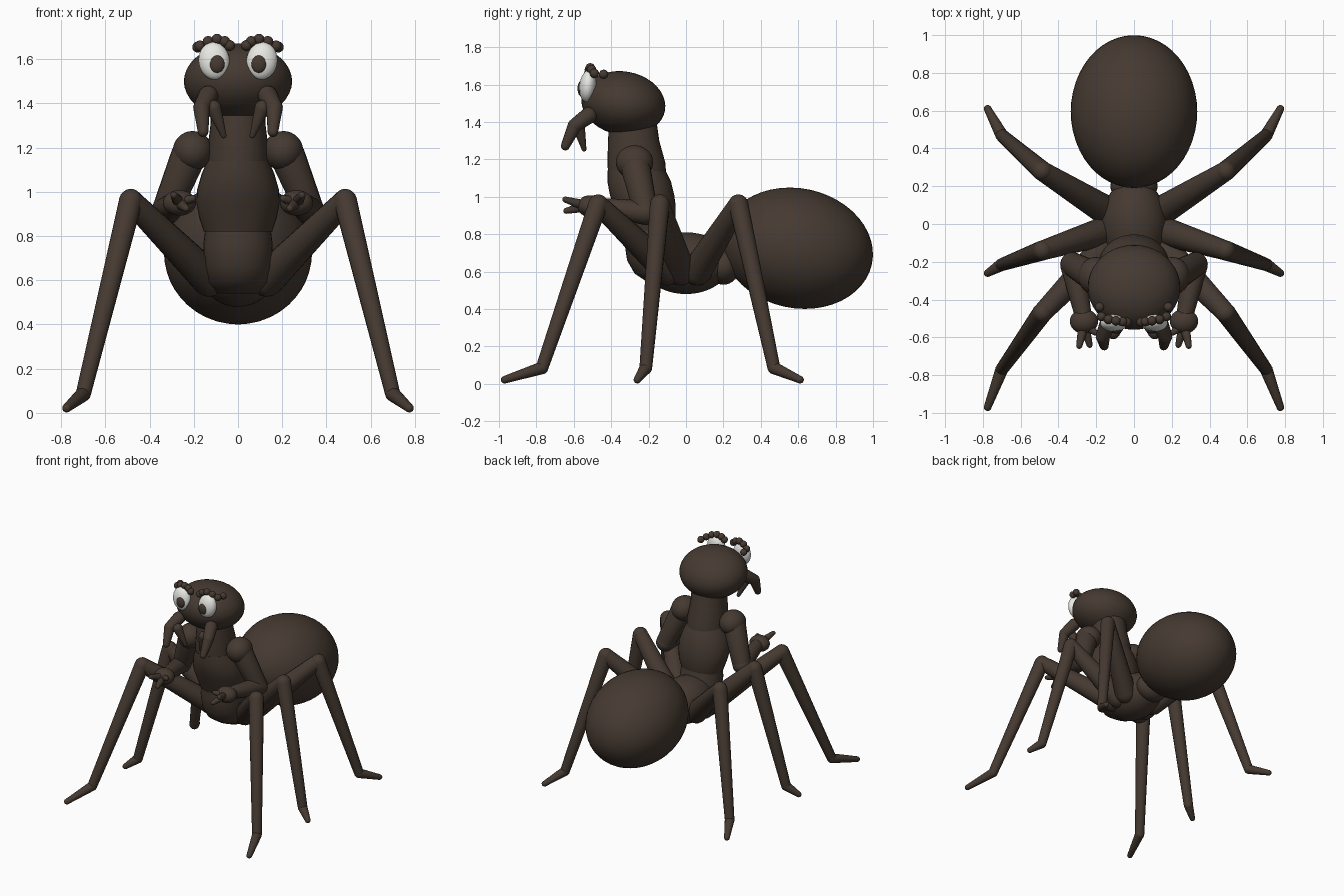
import bpy, bmesh, math
from mathutils import Vector, Matrix, Quaternion

if "Cube" in bpy.data.objects:
    bpy.data.objects.remove(bpy.data.objects["Cube"])


def material(name, rgb):
    m = bpy.data.materials.new(name)
    m.diffuse_color = (*rgb, 1)
    m.use_nodes = True
    m.node_tree.nodes["Principled BSDF"].inputs["Base Color"].default_value = m.diffuse_color
    return m


BROWN = material("dark brown", (0.060, 0.042, 0.031))
WHITE = material("eye white", (0.80, 0.80, 0.77))


def finish(name, bm, mat):
    bmesh.ops.recalc_face_normals(bm, faces=bm.faces)
    me = bpy.data.meshes.new(name)
    bm.to_mesh(me)
    bm.free()
    me.materials.append(mat)
    ob = bpy.data.objects.new(name, me)
    bpy.context.collection.objects.link(ob)
    bpy.ops.object.select_all(action='DESELECT')
    ob.select_set(True)
    bpy.context.view_layer.objects.active = ob
    bpy.ops.object.shade_smooth_by_angle(angle=math.radians(40))
    return ob


def ball(name, center, size, tilt=0, roll=0, mat=BROWN, n=32):
    """Ellipsoid, tilted about x and rolled about y (degrees)."""
    bm = bmesh.new()
    rot = Matrix.Rotation(math.radians(roll), 4, 'Y') @ Matrix.Rotation(math.radians(tilt), 4, 'X')
    mtx = Matrix.Translation(center) @ rot @ Matrix.Diagonal((*size, 1))
    bmesh.ops.create_uvsphere(bm, u_segments=n, v_segments=n // 2, radius=1, matrix=mtx)
    return finish(name, bm, mat)


def loft(name, rings, rot=Quaternion(), n=24):
    """Skin over elliptical rings given as (center, radius_x, radius_y)."""
    bm = bmesh.new()
    loops = []
    for c, rx, ry in rings:
        loops.append([bm.verts.new(Vector(c) + rot @ Vector(
            (rx * math.cos(math.tau * i / n), ry * math.sin(math.tau * i / n), 0))) for i in range(n)])
    for a, b in zip(loops, loops[1:]):
        for i in range(n):
            j = (i + 1) % n
            bm.faces.new((a[i], a[j], b[j], b[i]))
    bm.faces.new(loops[0][::-1])
    bm.faces.new(loops[-1])
    return finish(name, bm, BROWN)


def limb(name, a, ra, b, rb, n=16):
    """Tapered rod with round ends."""
    a, b = Vector(a), Vector(b)
    d = (b - a).normalized()
    rings = []
    for k in range(-5, 1):
        t = math.radians(k * 17)
        rings.append((a + d * ra * math.sin(t), ra * math.cos(t), ra * math.cos(t)))
    for k in range(0, 6):
        t = math.radians(k * 17)
        rings.append((b + d * rb * math.sin(t), rb * math.cos(t), rb * math.cos(t)))
    return loft(name, rings, d.to_track_quat('Z', 'Y'), n)


# Body
ball("abdomen", (0, 0.595, 0.725), (0.335, 0.408, 0.32), tilt=-12, n=48)
ball("petiole", (0, 0.20, 0.63), (0.125, 0.09, 0.10))
ball("pelvis", (0, 0, 0.645), (0.175, 0.235, 0.165), n=40)
loft("waist", [((0, -0.195, 0.86), 0.145, 0.125), ((0, -0.19, 0.76), 0.157, 0.14),
               ((0, -0.165, 0.66), 0.155, 0.15), ((0, -0.135, 0.59), 0.14, 0.14),
               ((0, -0.10, 0.54), 0.10, 0.10)], n=32)
loft("chest", [((0, -0.265, 1.14), 0.14, 0.155), ((0, -0.25, 1.08), 0.165, 0.17),
               ((0, -0.235, 1.01), 0.185, 0.172), ((0, -0.22, 0.95), 0.188, 0.165),
               ((0, -0.205, 0.88), 0.175, 0.15), ((0, -0.20, 0.82), 0.155, 0.132)], n=32)
loft("neck", [((0, -0.285, 1.42), 0.12, 0.125), ((0, -0.28, 1.30), 0.125, 0.137),
              ((0, -0.265, 1.18), 0.14, 0.155), ((0, -0.26, 1.10), 0.14, 0.155)], n=32)
ball("head", (0, -0.335, 1.50), (0.245, 0.226, 0.17), tilt=-10, n=40)

# Leg stations: hip, knee, ankle and toe positions along y
LEGS = {"front": (-0.10, -0.47, -0.77, -0.97),
        "middle": (-0.03, -0.14, -0.215, -0.26),
        "rear": (0.06, 0.28, 0.47, 0.61)}
# Brow beads and fingers: positions on the +x side
BROW = [(0.182, -0.44, 1.655), (0.172, -0.49, 1.66), (0.135, -0.505, 1.68),
        (0.095, -0.512, 1.69), (0.06, -0.517, 1.68), (0.038, -0.52, 1.662)]
FINGERS = [(0.29, -0.645, 0.985), (0.235, -0.64, 0.925), (0.205, -0.575, 0.97)]

for side, s in (("left", 1), ("right", -1)):
    # Legs
    for which, (hip, knee, ankle, toe) in LEGS.items():
        tag = f"{side}_{which}"
        h, k = (s * 0.13, hip, 0.605), (s * 0.485, knee, 0.96)
        a, t = (s * 0.70, ankle, 0.085), (s * 0.775, toe, 0.022)
        limb(f"{tag}_thigh", h, 0.08, k, 0.052)
        limb(f"{tag}_shin", k, 0.053, a, 0.034)
        limb(f"{tag}_foot", a, 0.034, t, 0.02)

    # Arms
    ball(f"{side}_shoulder", (s * 0.205, -0.275, 1.185), (0.09, 0.1, 0.09))
    elbow, wrist = (s * 0.325, -0.215, 0.915), (s * 0.27, -0.48, 0.95)
    limb(f"{side}_upper_arm", (s * 0.225, -0.27, 1.16), 0.08, elbow, 0.065)
    limb(f"{side}_forearm", elbow, 0.066, wrist, 0.045)
    ball(f"{side}_hand", (s * 0.265, -0.515, 0.95), (0.075, 0.065, 0.058))
    for i, tip in enumerate(FINGERS):
        limb(f"{side}_finger_{i + 1}", (s * 0.265, -0.53, 0.95), 0.03,
             (s * tip[0], tip[1], tip[2]), 0.016, 12)

    # Mandibles and palps
    bend = (s * 0.165, -0.595, 1.38)
    limb(f"{side}_mandible_base", (s * 0.135, -0.52, 1.435), 0.045, bend, 0.038)
    limb(f"{side}_mandible_tip", bend, 0.038, (s * 0.158, -0.645, 1.272), 0.024)
    limb(f"{side}_palp", (s * 0.11, -0.575, 1.38), 0.035, (s * 0.065, -0.545, 1.255), 0.013)

    # Eyes, pupils and beaded brows
    ball(f"{side}_eye", (s * 0.108, -0.525, 1.592), (0.07, 0.045, 0.086), tilt=-6, roll=s * 8, mat=WHITE)
    ball(f"{side}_pupil", (s * 0.095, -0.562, 1.578), (0.034, 0.018, 0.04), n=24)
    for i, p in enumerate(BROW):
        ball(f"{side}_brow_bead_{i + 1}", (s * p[0], p[1], p[2]), (0.025, 0.025, 0.025), n=16)
